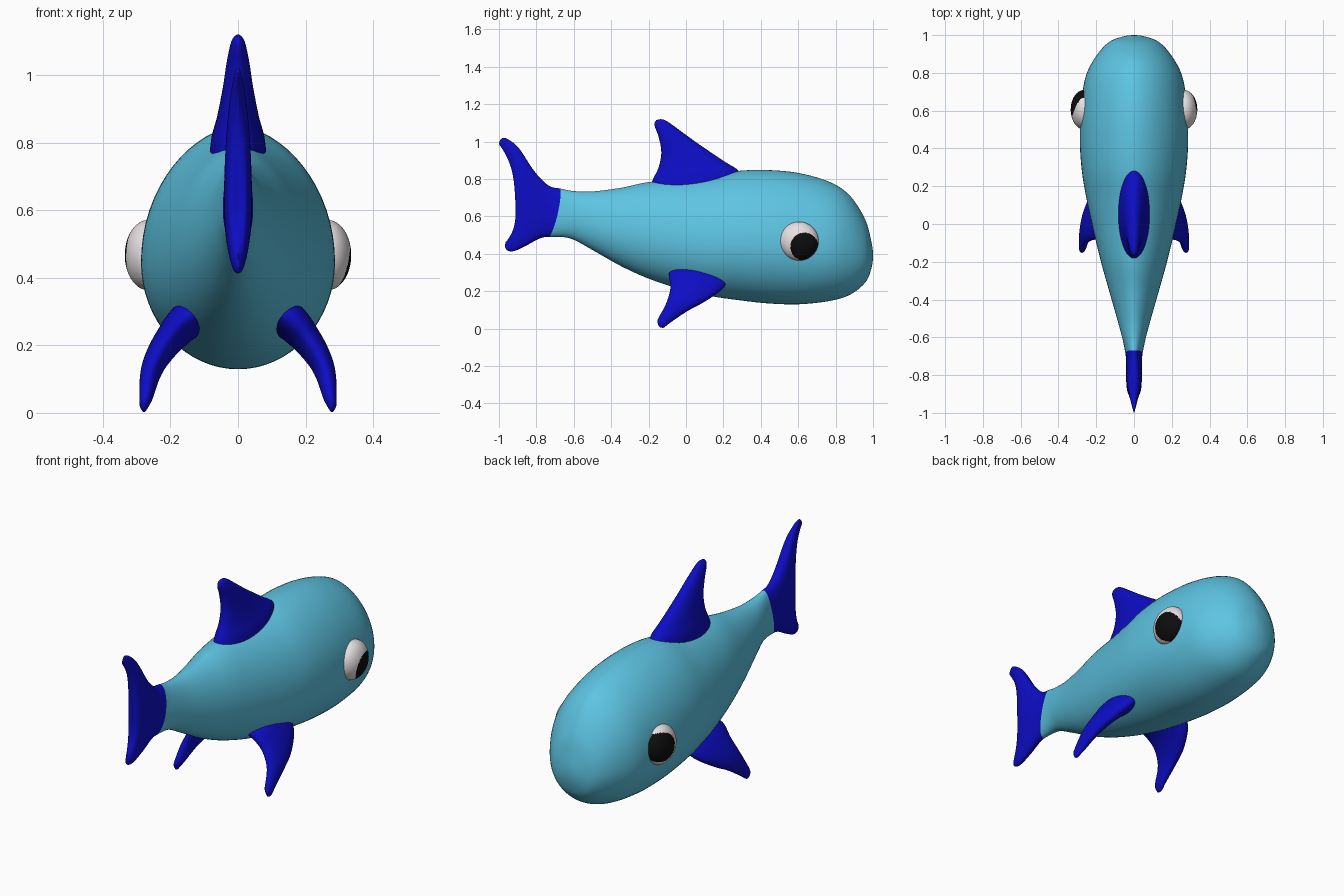
import bpy, bmesh, math
from mathutils import Vector


def material(name, rgb):
    m = bpy.data.materials.new(name)
    m.diffuse_color = (*rgb, 1)
    return m


SKIN = material("light_blue", (0.11, 0.55, 0.76))
FIN = material("deep_blue", (0.004, 0.004, 0.56))
WHITE = material("eye_white", (0.80, 0.75, 0.76))
BLACK = material("pupil_black", (0.004, 0.004, 0.004))


def spline(keys, steps, pre=None, post=None):
    """Catmull-Rom interpolation through tuples of parameters."""
    k = [pre or keys[0], *keys, post or keys[-1]]
    out = []
    for i in range(1, len(k) - 2):
        for s in range(steps):
            t = s / steps
            out.append([0.5 * (2 * b + (c - a) * t + (2 * a - 5 * b + 4 * c - d) * t * t
                               + (3 * b - a - 3 * c + d) * t ** 3)
                        for a, b, c, d in zip(k[i - 1], k[i], k[i + 1], k[i + 2])])
    return out + [list(keys[-1])]


def loft(name, rings, mats, mat_rule=lambda i: 0):
    """Skin a list of closed rings and cap both ends."""
    bm = bmesh.new()
    vs = [[bm.verts.new(p) for p in r] for r in rings]
    n = len(vs[0])
    for i in range(len(vs) - 1):
        for j in range(n):
            f = bm.faces.new((vs[i][j], vs[i][(j + 1) % n], vs[i + 1][(j + 1) % n], vs[i + 1][j]))
            f.material_index = mat_rule(i)
    for end, i in ((vs[0], 0), (vs[-1], len(vs) - 2)):
        bm.faces.new(end).material_index = mat_rule(i)
    bmesh.ops.remove_doubles(bm, verts=bm.verts, dist=0.0002)
    bmesh.ops.recalc_face_normals(bm, faces=bm.faces)
    return finish(name, bm, mats)


def finish(name, bm, mats):
    for f in bm.faces:
        f.smooth = True
    me = bpy.data.meshes.new(name)
    bm.to_mesh(me)
    bm.free()
    for m in mats:
        me.materials.append(m)
    ob = bpy.data.objects.new(name, me)
    bpy.context.collection.objects.link(ob)
    return ob


# Body and tail: (bottom y, bottom z, top y, top z, bow, half width, roundness)
def station(y, bottom, top, w):
    return (y, bottom, y, top, 0, w, 1.15)


tail = [
    (-0.965, 0.460, -1.000, 0.985, 0.070, 0.000, 0.85),
    (-0.967, 0.447, -0.995, 1.005, 0.068, 0.014, 0.85),
    (-0.965, 0.430, -0.975, 1.020, 0.062, 0.025, 0.85),
    (-0.950, 0.415, -0.940, 1.005, 0.055, 0.034, 0.85),
    (-0.917, 0.415, -0.890, 0.960, 0.050, 0.040, 0.85),
    (-0.860, 0.440, -0.810, 0.840, 0.040, 0.042, 0.9),
    (-0.785, 0.480, -0.735, 0.765, 0.020, 0.042, 0.9),
]
trunk = [
    (-0.730, 0.490, -0.670, 0.748, 0.012, 0.045, 0.95),
    (-0.620, 0.482, -0.600, 0.735, 0.005, 0.062, 1.0),
    station(-0.50, 0.420, 0.733, 0.090),
    station(-0.35, 0.335, 0.752, 0.133),
    station(-0.20, 0.267, 0.783, 0.175),
    station(-0.035, 0.212, 0.797, 0.215),
    station(0.125, 0.175, 0.815, 0.250),
    station(0.28, 0.152, 0.843, 0.276),
    station(0.445, 0.134, 0.847, 0.287),
    station(0.61, 0.130, 0.830, 0.281),
    station(0.77, 0.148, 0.783, 0.259),
    station(0.875, 0.180, 0.712, 0.210),
    station(0.955, 0.242, 0.590, 0.143),
    station(0.988, 0.310, 0.480, 0.075),
    station(1.0, 0.390, 0.390, 0.0),
]
STEPS, SIDES = 6, 64


def body_ring(p):
    by, bz, ty, tz, bow, w, e = p
    c = bz + 0.44 * (tz - bz)
    ring = []
    for j in range(SIDES):
        a = 2 * math.pi * j / SIDES
        v, h = math.sin(a), math.cos(a)
        x = w * math.copysign(abs(h) ** (e if v > 0 else min(e, 1)), h)
        z = c + v * ((tz - c) if v > 0 else (c - bz))
        ring.append((x, by + (ty - by) * (v + 1) / 2 + bow * (1 - abs(v) ** 3), z))
    return ring


t = tail[1]
pre = (*t[:5], -t[5], t[6])
post = (0.988, 0.480, 0.988, 0.310, 0, -0.075, 1.15)
loft("body_and_tail", [body_ring(p) for p in spline(tail + trunk, STEPS, pre, post)],
     [SKIN, FIN], lambda i: 1 if i < len(tail) * STEPS else 0)


# Fins: (lead xyz, trail xyz, half thickness, thickness direction x and z)
def fin(name, sections, side=1):
    rings = []
    for p in spline(sections, 5):
        lead, trail = Vector(p[0:3]), Vector(p[3:6])
        mid, half = (lead + trail) / 2, (lead - trail) / 2
        n = Vector((p[7], 0, p[8])).normalized() * p[6]
        ring = []
        for j in range(40):
            a = 2 * math.pi * j / 40
            q = mid + half * math.cos(a) + n * math.sin(a)
            ring.append((q.x * side, q.y, q.z))
        rings.append(ring)
    return loft(name, rings, [FIN])


dorsal = [(0.30, 0.79, -0.195, 0.72, 0.085), (0.28, 0.845, -0.18, 0.79, 0.078),
          (0.206, 0.893, -0.147, 0.86, 0.062), (0.07, 0.985, -0.132, 0.94, 0.045),
          (-0.02, 1.05, -0.145, 1.02, 0.034), (-0.088, 1.10, -0.165, 1.075, 0.023),
          (-0.115, 1.115, -0.168, 1.10, 0.015), (-0.135, 1.12, -0.158, 1.115, 0.005)]
fin("dorsal_fin", [(0, a, b, 0, c, d, h, 1, 0) for a, b, c, d, h in dorsal])

pectoral = [
    (0.080, 0.220, 0.300, 0.080, -0.090, 0.310, 0.050, 0.45, 0.89),
    (0.150, 0.222, 0.262, 0.155, -0.092, 0.282, 0.055, 0.50, 0.87),
    (0.200, 0.190, 0.210, 0.205, -0.083, 0.225, 0.045, 0.75, 0.66),
    (0.243, 0.100, 0.145, 0.243, -0.095, 0.165, 0.036, 0.92, 0.39),
    (0.261, 0.010, 0.095, 0.262, -0.115, 0.115, 0.029, 0.97, 0.20),
    (0.271, -0.075, 0.038, 0.272, -0.148, 0.055, 0.020, 1.0, 0.05),
    (0.277, -0.105, 0.015, 0.277, -0.152, 0.030, 0.014, 1.0, 0.0),
    (0.278, -0.122, 0.003, 0.278, -0.142, 0.008, 0.005, 1.0, 0.0),
]
fin("pectoral_fin_right", pectoral, 1)
fin("pectoral_fin_left", pectoral, -1)


# Eyes: flattened balls with the pupil chosen by distance from its centre
def eye(name, side, pupil_y, pupil_z, radius):
    bm = bmesh.new()
    bmesh.ops.create_uvsphere(bm, u_segments=96, v_segments=64, radius=1)
    for v in bm.verts:
        x, y, z = v.co
        v.co = (side * (0.265 + 0.07 * z), 0.605 + 0.104 * x, 0.467 + 0.104 * y)
    bmesh.ops.recalc_face_normals(bm, faces=bm.faces)
    for f in bm.faces:
        c = f.calc_center_median()
        if c.x * side > 0.265 and math.hypot(c.y - pupil_y, c.z - pupil_z) < radius:
            f.material_index = 1
    finish(name, bm, [WHITE, BLACK])


eye("eye_right", 1, 0.633, 0.438, 0.075)
eye("eye_left", -1, 0.645, 0.475, 0.077)
